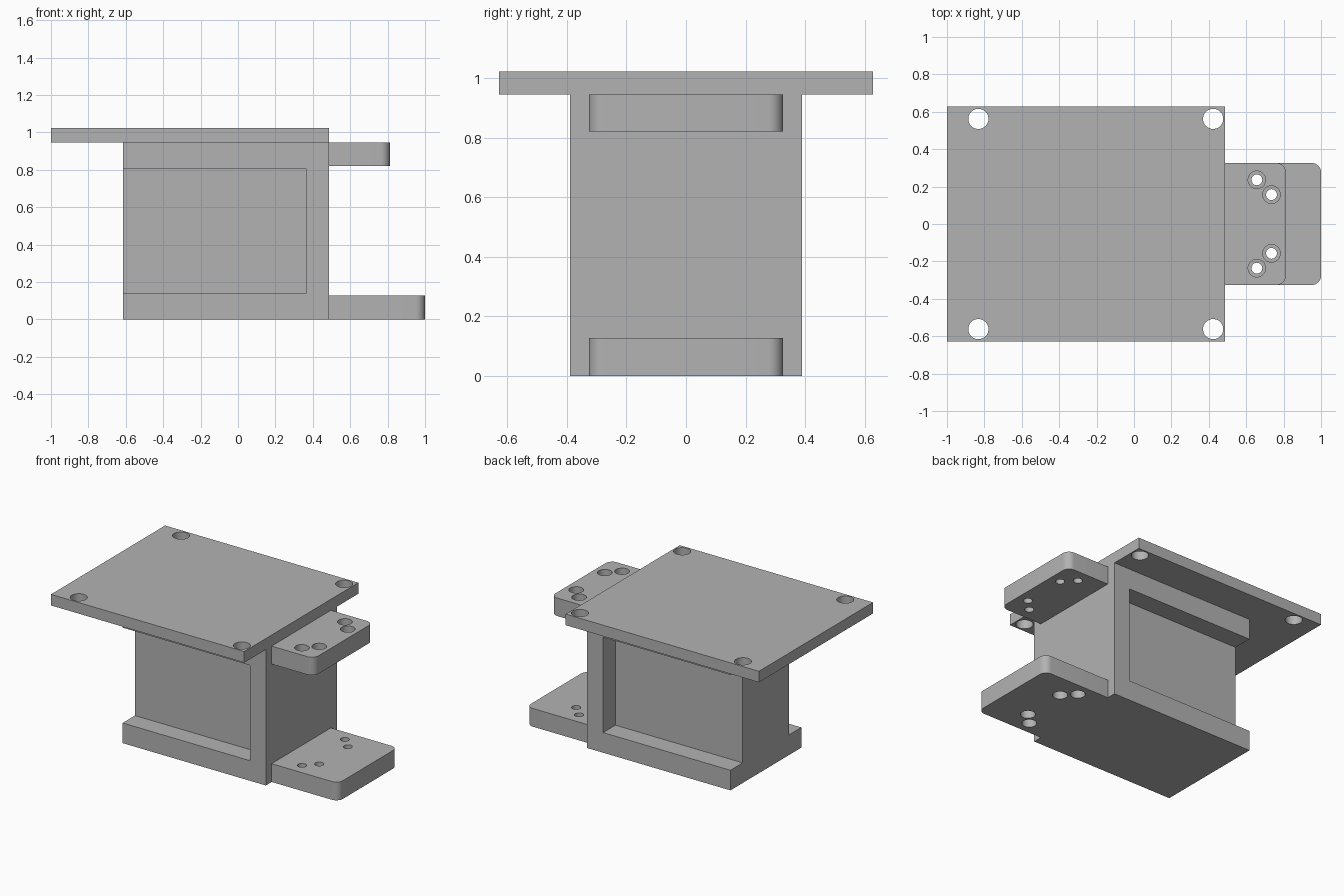
import bpy, bmesh, math
from mathutils import Matrix, Vector

cube = bpy.data.objects.get("Cube")
if cube:
    bpy.data.objects.remove(cube, do_unlink=True)

grey = bpy.data.materials.new("plain grey")
grey.use_nodes = True
colour = (0.45, 0.45, 0.45, 1)
grey.diffuse_color = colour
grey.node_tree.nodes["Principled BSDF"].inputs["Base Color"].default_value = colour


def to_object(name, bm):
    mesh = bpy.data.meshes.new(name)
    bm.to_mesh(mesh)
    bm.free()
    mesh.materials.append(grey)
    obj = bpy.data.objects.new(name, mesh)
    bpy.context.collection.objects.link(obj)
    return obj


def box(name, low, high, corner=0):
    """Box between two corners; corner rounds the upright edges at +x."""
    low, high = Vector(low), Vector(high)
    bm = bmesh.new()
    bmesh.ops.create_cube(bm, size=1, matrix=Matrix.Translation((low + high) / 2)
                          @ Matrix.Diagonal((*(high - low), 1)))
    if corner:
        edges = [e for e in bm.edges
                 if all(abs(v.co.x - high.x) < 1e-4 for v in e.verts)
                 and abs(e.verts[0].co.z - e.verts[1].co.z) > 1e-4]
        bmesh.ops.bevel(bm, geom=edges, offset=corner, segments=8,
                        profile=0.5, affect='EDGES')
    return to_object(name, bm)


def cylinder(x, y, radius, z0, z1):
    bm = bmesh.new()
    bmesh.ops.create_cone(bm, cap_ends=True, segments=32, radius1=radius,
                          radius2=radius, depth=z1 - z0,
                          matrix=Matrix.Translation((x, y, (z0 + z1) / 2)))
    return to_object("hole_cutter", bm)


def cut(obj, cutters):
    """Subtract each cutter, bake the result and remove the cutters."""
    for cutter in cutters:
        cutter.hide_render = True
        mod = obj.modifiers.new("cut", 'BOOLEAN')
        mod.operation, mod.solver, mod.object = 'DIFFERENCE', 'EXACT', cutter
    depsgraph = bpy.context.evaluated_depsgraph_get()
    baked = bpy.data.meshes.new_from_object(obj.evaluated_get(depsgraph))
    obj.modifiers.clear()
    obj.data = baked
    for cutter in cutters:
        bpy.data.objects.remove(cutter, do_unlink=True)


# Main dimensions
BACK, FACE = -0.615, 0.487
HALF, WEB = 0.39, 0.255
TOP, PLATE_TOP = 0.945, 1.022

# Body with an open-ended pocket on each side
body = box("body", (BACK, -HALF, 0), (FACE, HALF, TOP))
cut(body, [box("pocket_cutter", (BACK - 0.1, min(s * WEB, s), 0.14),
               (0.365, max(s * WEB, s), 0.803)) for s in (-1, 1)])

# Mounting plate with four corner holes
plate = box("mounting_plate", (-1, -0.627, TOP), (FACE, 0.627, PLATE_TOP))
cut(plate, [cylinder(x, y, 0.054, 0.8, 1.2)
            for x in (-0.832, 0.423) for y in (-0.562, 0.562)])


# Tabs with counterbored screw holes
def tab(name, end, z0, z1, bore0, bore1):
    obj = box(name, (FACE, -0.326, z0), (end, 0.326, z1), corner=0.05)
    cutters = []
    for x, y in ((0.657, 0.236), (0.735, 0.157)):
        for side in (-1, 1):
            cutters.append(cylinder(x, side * y, 0.029, z0 - 0.1, z1 + 0.1))
            cutters.append(cylinder(x, side * y, 0.047, bore0, bore1))
    cut(obj, cutters)
    return obj


upper = tab("upper_tab", 0.812, 0.82, TOP, 0.885, 1.1)
lower = tab("lower_tab", 1.0, 0, 0.127, -0.1, 0.06)

# Smooth the round walls, keep the edges sharp
bpy.ops.object.select_all(action='DESELECT')
for obj in (body, plate, upper, lower):
    obj.select_set(True)
bpy.context.view_layer.objects.active = body
bpy.ops.object.shade_smooth_by_angle(angle=math.radians(30))
